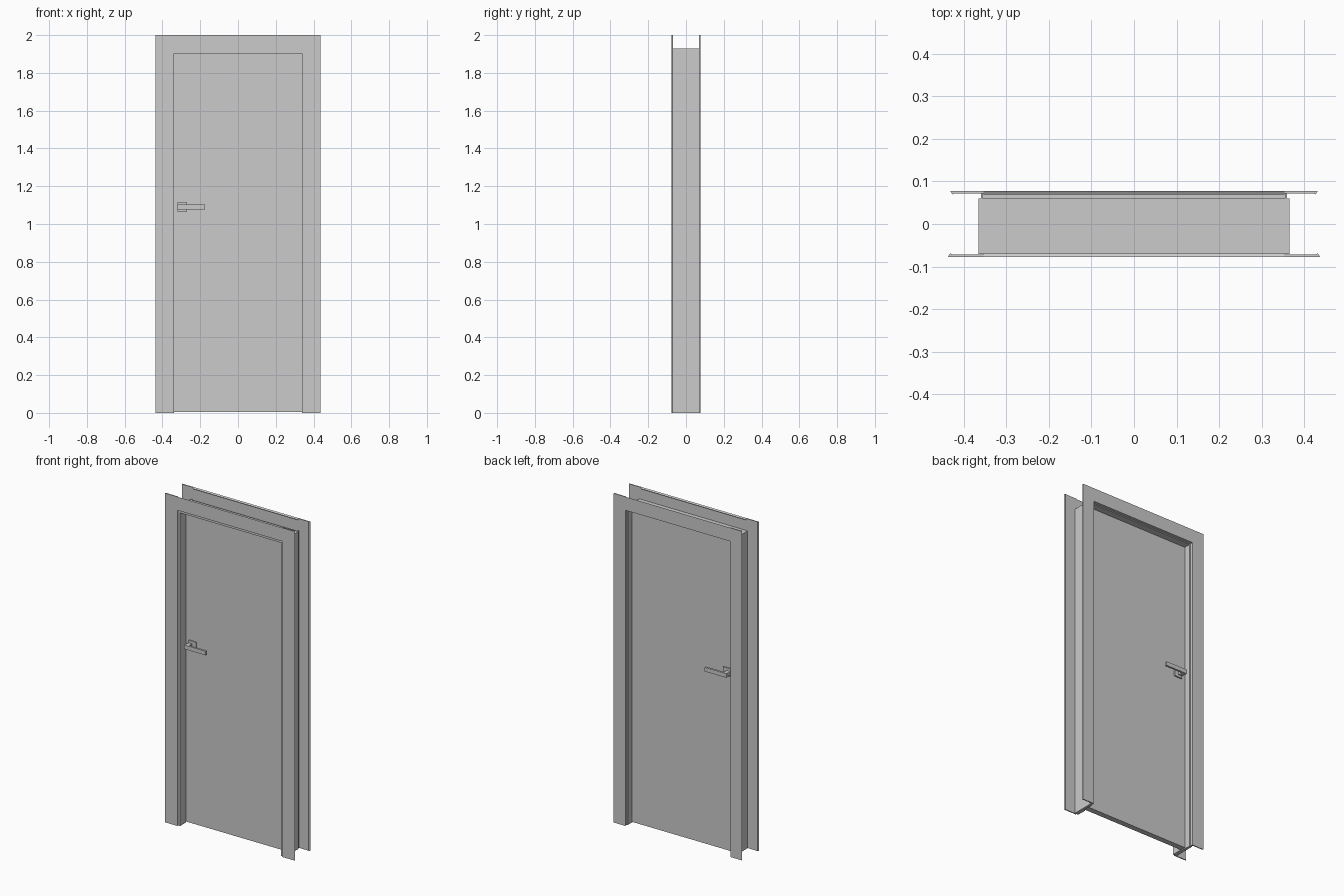
import bpy, bmesh

if "Cube" in bpy.data.objects:
    bpy.data.objects.remove(bpy.data.objects["Cube"])


def prism(name, outline, lo, hi, axis='z', mirror=False):
    """Extrude an outline: (x, y) along z, or (z, y) along x. Optionally mirror in x."""
    bm = bmesh.new()

    def place(p, t):
        return (p[0], p[1], t) if axis == 'z' else (t, p[1], p[0])

    a = [bm.verts.new(place(p, lo)) for p in outline]
    b = [bm.verts.new(place(p, hi)) for p in outline]
    bm.faces.new(a)
    bm.faces.new(b[::-1])
    n = len(outline)
    for i in range(n):
        bm.faces.new((a[i], b[i], b[(i + 1) % n], a[(i + 1) % n]))
    bmesh.ops.recalc_face_normals(bm, faces=bm.faces[:])
    me = bpy.data.meshes.new(name)
    bm.to_mesh(me)
    bm.free()
    ob = bpy.data.objects.new(name, me)
    bpy.context.collection.objects.link(ob)
    if mirror:
        m = ob.modifiers.new("mirror", 'MIRROR')
        m.use_axis[0] = True
        m.use_mirror_merge = False
    return ob


def box(name, x, y, z):
    return prism(name, [(x[0], y[0]), (x[1], y[0]), (x[1], y[1]), (x[0], y[1])], *z)


# Frame lining: one stepped section used for the two jambs and the head.
# d = distance from the outer face of the lining towards the opening.
lining = [(0, -0.071), (0.025, -0.071), (0.025, -0.012), (0.016, -0.012),
          (0.016, 0.060), (0.010, 0.060), (0.010, 0.073), (0.006, 0.073),
          (0.006, 0.060), (0, 0.060)]
prism("side_jamb", [(0.365 - d, y) for d, y in lining], 0, 1.928, mirror=True)
prism("head_jamb", [(1.928 - d, y) for d, y in lining], -0.355, 0.355, axis='x')

# Casings: thin flat boards with a small lip on the outer edge
for side, sign, outer in (("front", -1, 0.4375), ("back", 1, 0.432)):
    def board(start, end):
        s = 1 if end > start else -1
        return [(start, sign * 0.078), (end, sign * 0.078), (end - s * 0.006, sign * 0.069),
                (end - s * 0.012, sign * 0.072), (start, sign * 0.072)]
    prism(side + "_side_casing", board(0.353, outer), 0, 2.0, mirror=True)
    prism(side + "_head_casing", board(1.918, 2.0), -0.353, 0.353, axis='x')

# Door leaf
box("door_leaf", (-0.347, 0.347), (-0.012, 0.022), (0.005, 1.909))

# Lever handles on both faces
for side, face, s in (("front", -0.012, -1), ("back", 0.022, 1)):
    def span(a, b):
        return tuple(sorted((face + s * a, face + s * b)))
    box(side + "_handle_rose", (-0.32, -0.27), span(0, 0.008), (1.065, 1.115))
    box(side + "_handle_neck", (-0.32, -0.295), span(0.008, 0.036), (1.079, 1.1))
    box(side + "_handle_lever", (-0.32, -0.175), span(0.036, 0.048), (1.077, 1.102))
